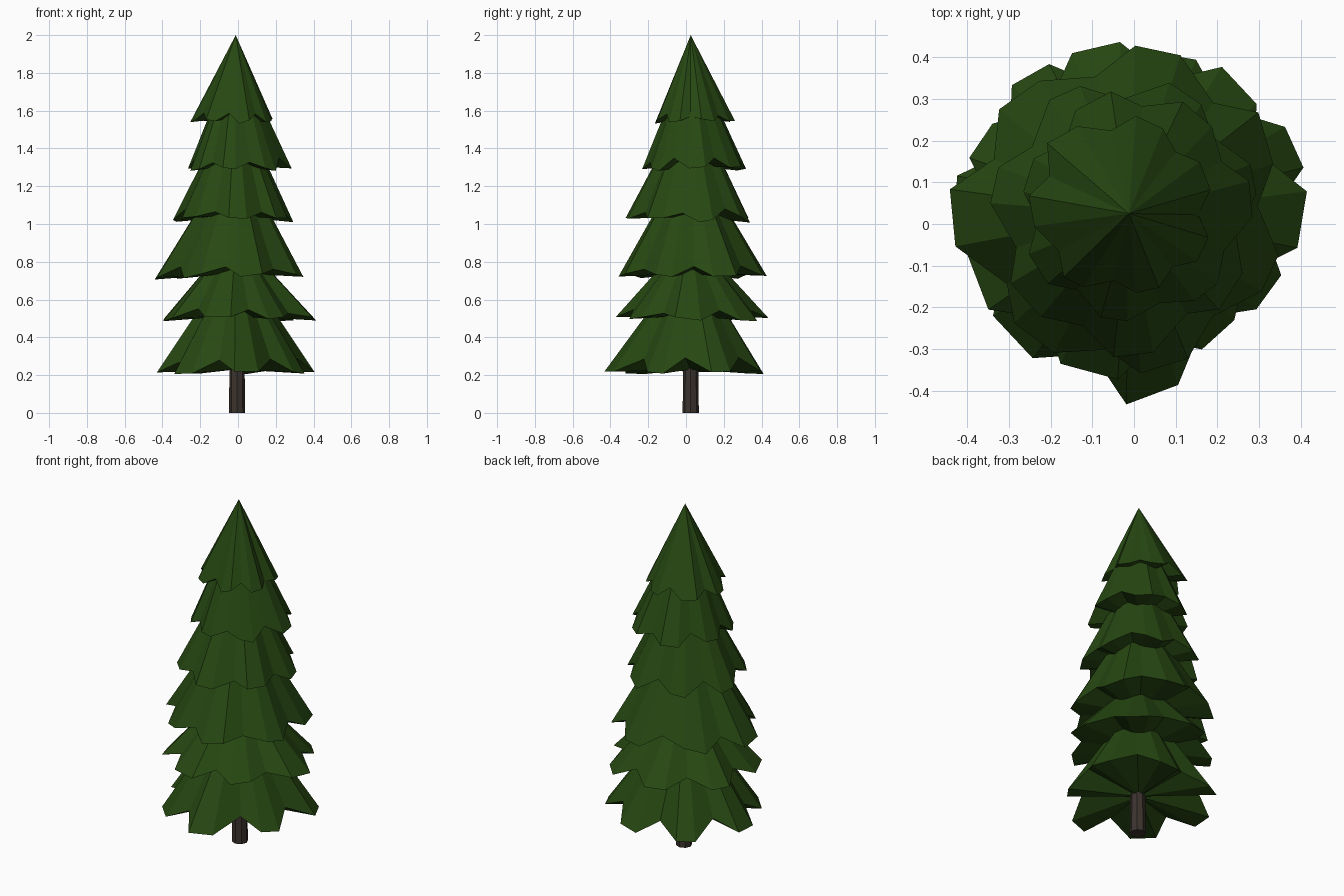
import bpy, bmesh, math, random

if "Cube" in bpy.data.objects:
    bpy.data.objects.remove(bpy.data.objects["Cube"])

random.seed(4)


def material(name, rgb):
    m = bpy.data.materials.new(name)
    m.diffuse_color = (*rgb, 1)
    m.use_nodes = True
    m.node_tree.nodes["Principled BSDF"].inputs["Base Color"].default_value = m.diffuse_color
    return m


needle_green = material("needle_green", (0.02, 0.065, 0.006))
bark_brown = material("bark_brown", (0.045, 0.033, 0.027))


def finish(bm, name, mat):
    bmesh.ops.recalc_face_normals(bm, faces=bm.faces)
    me = bpy.data.meshes.new(name)
    bm.to_mesh(me)
    bm.free()
    me.materials.append(mat)
    ob = bpy.data.objects.new(name, me)
    bpy.context.collection.objects.link(ob)


CX, CY = -0.012, 0.025
LOBES = 7


def reach(radii, a):
    # tip radius for an angle, blended between eight compass directions
    t = (a / (2 * math.pi) * 8) % 8
    i = int(t)
    f = t - i
    return radii[i % 8] * (1 - f) + radii[(i + 1) % 8] * f


def branch_tier(name, z_tip, z_apex, notch, phase, radii):
    # jagged cone: each lobe is two tips and one raised notch
    bm = bmesh.new()
    apex = bm.verts.new((CX, CY, z_apex))
    under = bm.verts.new((CX, CY, z_tip + 0.025))
    rim = []
    n = LOBES * 3
    slope = (z_apex - z_tip) / (sum(radii) / 8)
    for k in range(n):
        a = math.radians(phase) + 2 * math.pi * (k - 0.5) / n
        a += random.uniform(-0.04, 0.04)
        tip = reach(radii, a)
        r = tip * (notch if k % 3 == 2 else random.uniform(0.95, 1.0))
        z = z_tip + (tip - r) * slope * 0.5 + random.uniform(-0.012, 0.012)
        rim.append(bm.verts.new((CX + r * math.cos(a), CY + r * math.sin(a), z)))
    for k in range(n):
        p, q = rim[k], rim[(k + 1) % n]
        bm.faces.new((p, q, apex))
        bm.faces.new((q, p, under))
    finish(bm, name, needle_green)


# Branch tiers, bottom to top: tip height, apex, notch, lobe direction,
# tip radii towards E, NE, N, NW, W, SW, S, SE
tiers = [
    (0.205, 0.84, 0.76, -81, (.43, .45, .39, .42, .44, .41, .48, .39)),
    (0.49, 0.95, 0.78, 102, (.45, .42, .43, .41, .41, .41, .41, .37)),
    (0.715, 1.40, 0.83, 182, (.37, .40, .41, .40, .44, .39, .40, .38)),
    (1.015, 1.68, 0.83, 15, (.31, .33, .33, .34, .34, .34, .36, .32)),
    (1.285, 1.93, 0.84, 5, (.31, .30, .31, .27, .26, .26, .27, .27)),
    (1.54, 2.00, 0.83, 180, (.20, .22, .24, .26, .245, .22, .19, .20)),
]
for i, t in enumerate(tiers):
    branch_tier(f"branch_tier_{i + 1}", *t)

# Trunk
bm = bmesh.new()
bmesh.ops.create_cone(bm, cap_ends=True, segments=8, radius1=0.043,
                      radius2=0.038, depth=0.4)
bmesh.ops.translate(bm, verts=bm.verts, vec=(-0.005, CY, 0.2))
finish(bm, "trunk", bark_brown)
